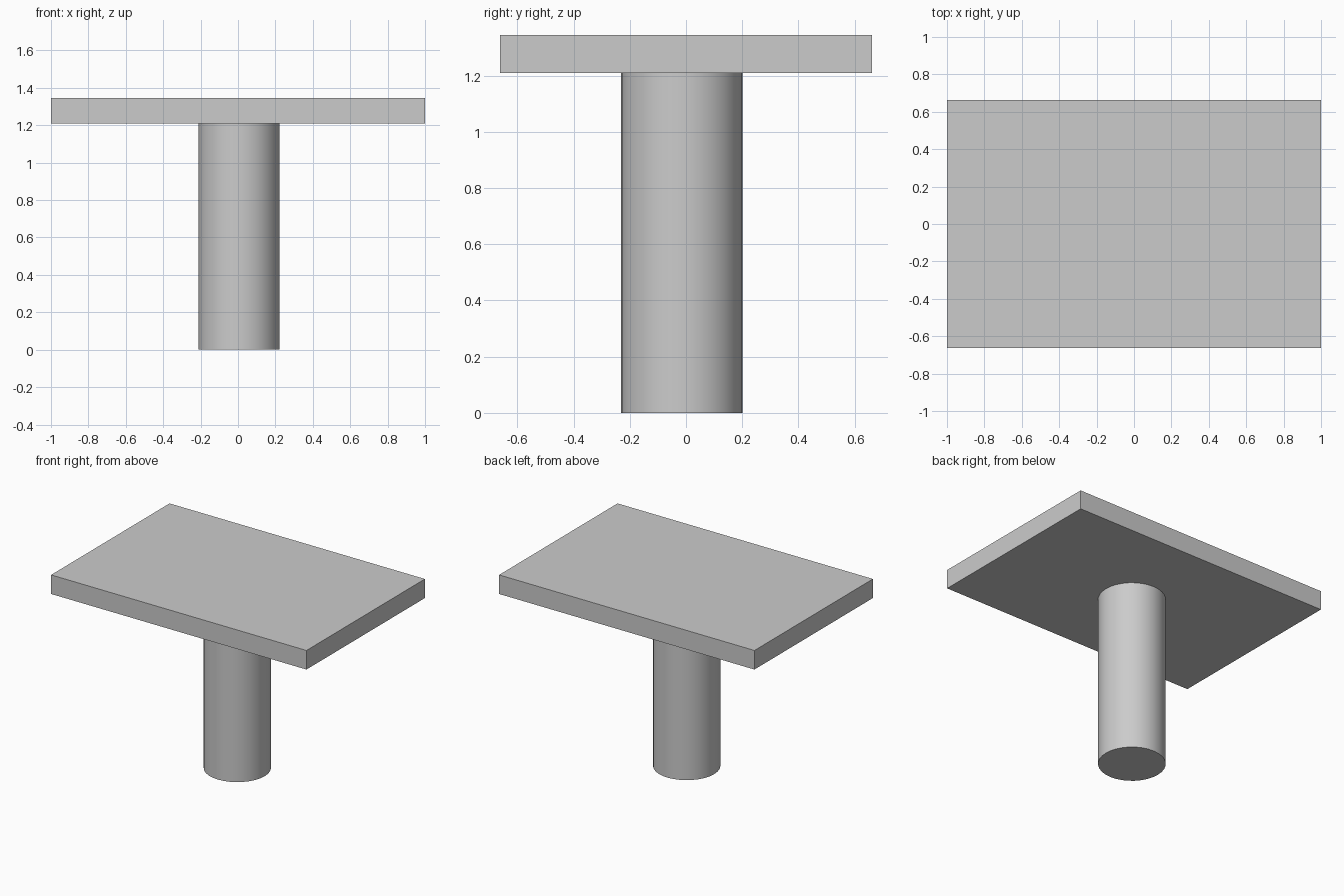
import bpy, math

if "Cube" in bpy.data.objects:
    bpy.data.objects.remove(bpy.data.objects["Cube"])

LEG_H = 1.21
TOP_H = 1.345

# Flat rectangular table top
bpy.ops.mesh.primitive_cube_add(size=1, location=(0, 0, (LEG_H + TOP_H) / 2))
top = bpy.context.object
top.name = "table_top"
top.scale = (2.0, 1.325, TOP_H - LEG_H)
bpy.ops.object.transform_apply(location=False, rotation=False, scale=True)

# Round pedestal, slightly off centre
bpy.ops.mesh.primitive_cylinder_add(vertices=32, radius=0.216, depth=LEG_H,
                                    location=(0.005, -0.015, LEG_H / 2))
leg = bpy.context.object
leg.name = "pedestal"
bpy.ops.object.shade_smooth_by_angle(angle=math.radians(30))
